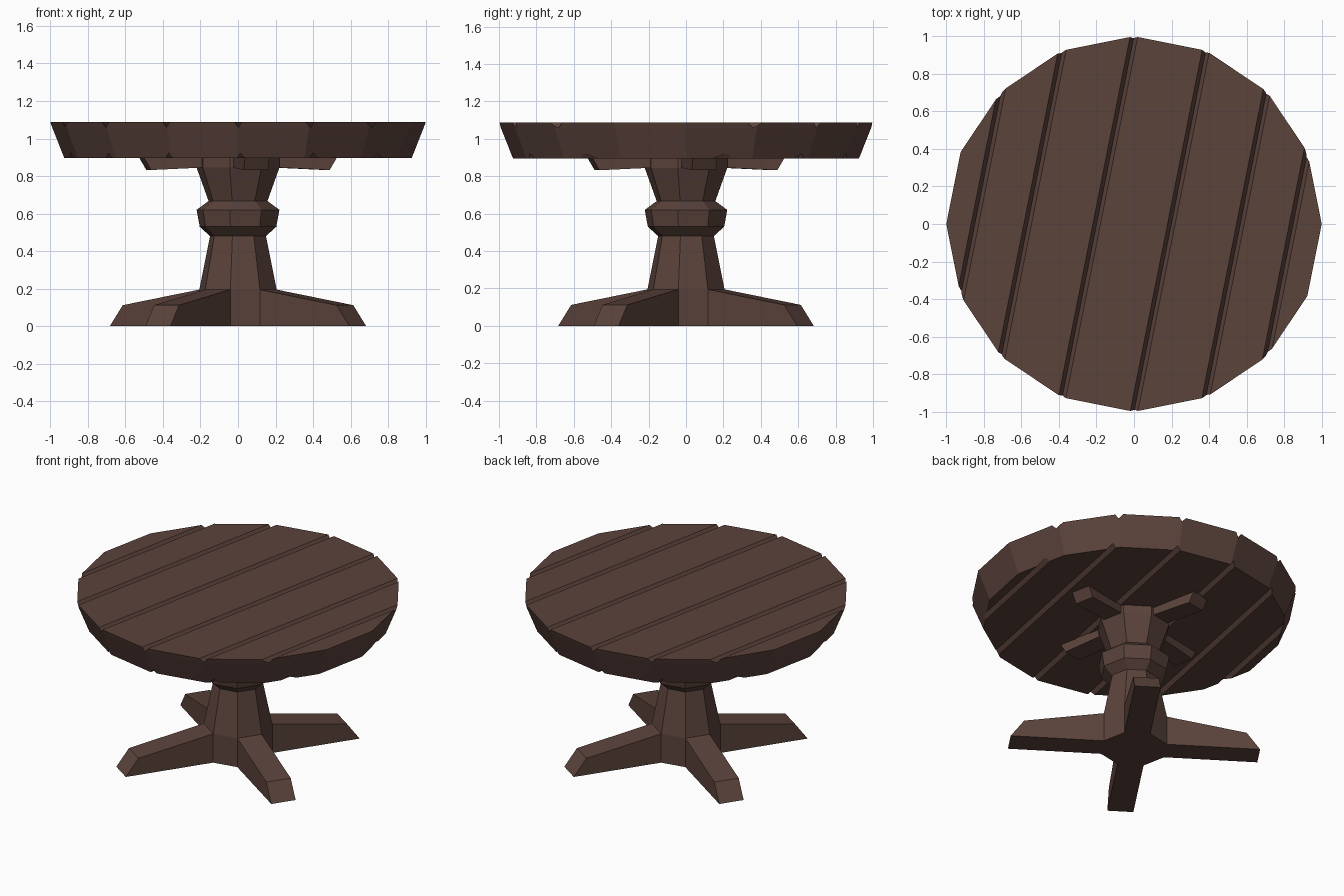
import bpy, bmesh, math
from mathutils import Vector

if "Cube" in bpy.data.objects:
    bpy.data.objects.remove(bpy.data.objects["Cube"])

wood = bpy.data.materials.new("dark brown wood")
wood.diffuse_color = (0.105, 0.056, 0.044, 1)
wood.use_nodes = True
wood.node_tree.nodes["Principled BSDF"].inputs["Base Color"].default_value = wood.diffuse_color


def finish(bm, name):
    bmesh.ops.recalc_face_normals(bm, faces=bm.faces[:])
    me = bpy.data.meshes.new(name)
    bm.to_mesh(me)
    bm.free()
    me.materials.append(wood)
    ob = bpy.data.objects.new(name, me)
    bpy.context.collection.objects.link(ob)
    return ob


def lathe(profile, sides, start):
    """Closed faceted solid from (radius, z) pairs."""
    bm = bmesh.new()
    rings = []
    for r, z in profile:
        rings.append([bm.verts.new((r * math.cos(start + math.tau * i / sides),
                                    r * math.sin(start + math.tau * i / sides), z))
                      for i in range(sides)])
    for lo, hi in zip(rings, rings[1:]):
        for i in range(sides):
            j = (i + 1) % sides
            bm.faces.new((lo[i], lo[j], hi[j], hi[i]))
    bm.faces.new(rings[0][::-1])
    bm.faces.new(rings[-1])
    return bm


def slice_off(bm, co, no):
    """Remove everything on the normal side of a plane and cap the cut."""
    cut = bmesh.ops.bisect_plane(bm, geom=bm.verts[:] + bm.edges[:] + bm.faces[:],
                                 dist=1e-5, plane_co=co, plane_no=no, clear_outer=True)
    edges = [e for e in cut["geom_cut"] if isinstance(e, bmesh.types.BMEdge) and e.is_boundary]
    if edges:
        bmesh.ops.edgeloop_fill(bm, edges=edges)


def beam(name, profile, half_width, angle):
    """Extrude a (distance, z) side profile and turn it around the z axis."""
    bm = bmesh.new()
    c, s = math.cos(angle), math.sin(angle)
    sides = [[bm.verts.new((d * c - w * s, d * s + w * c, z)) for d, z in profile]
             for w in (-half_width, half_width)]
    bm.faces.new(sides[0])
    bm.faces.new(sides[1][::-1])
    n = len(profile)
    for i in range(n):
        j = (i + 1) % n
        bm.faces.new((sides[0][i], sides[1][i], sides[1][j], sides[0][j]))
    return finish(bm, name)


TILT = math.radians(11.25)   # whole table is turned by half a facet
Z0, Z1 = 0.895, 1.087        # tabletop underside and surface
GAP, DEEP = 0.02, 0.028      # groove half width and depth

# Tabletop planks: a 16-sided disc sliced between corner pairs, with chamfered edges
across = Vector((math.cos(-TILT), math.sin(-TILT), 0))
bounds = [math.cos(TILT * k) for k in (15, 13, 11, 9, 7, 5, 3, 1)]
for i, (a, b) in enumerate(zip(bounds, bounds[1:])):
    bm = lathe([(0.925, Z0), (0.99, Z1 - DEEP), (1.0, Z1)], 16, 0)
    for u, sign, inner in ((a, -1, i > 0), (b, 1, i < 6)):
        if not inner:
            continue
        n = across * sign
        slice_off(bm, across * u, n)
        edge = across * (u - sign * GAP)
        up = Vector((0, 0, 1))
        slice_off(bm, edge + up * Z1, n * DEEP + up * GAP)
        slice_off(bm, edge + up * Z0, n * DEEP - up * GAP)
    finish(bm, f"tabletop_plank_{i + 1}")

# Eight-sided pedestal with collar
finish(lathe([(0.21, 0), (0.21, 0.195), (0.152, 0.48), (0.208, 0.53), (0.225, 0.62),
              (0.16, 0.667), (0.225, 0.845), (0.225, 0.9)], 8, -TILT), "pedestal")

# Four feet and four short support arms between them
for k in range(4):
    turn = k * math.pi / 2
    beam(f"foot_{k + 1}", [(0.1, 0), (0.768, 0), (0.685, 0.112), (0.194, 0.195), (0.1, 0.195)],
         0.08, turn + 5 * TILT)
    beam(f"support_arm_{k + 1}", [(0.1, 0.845), (0.208, 0.845), (0.485, 0.832), (0.525, 0.9), (0.1, 0.9)],
         0.066, turn + TILT)
